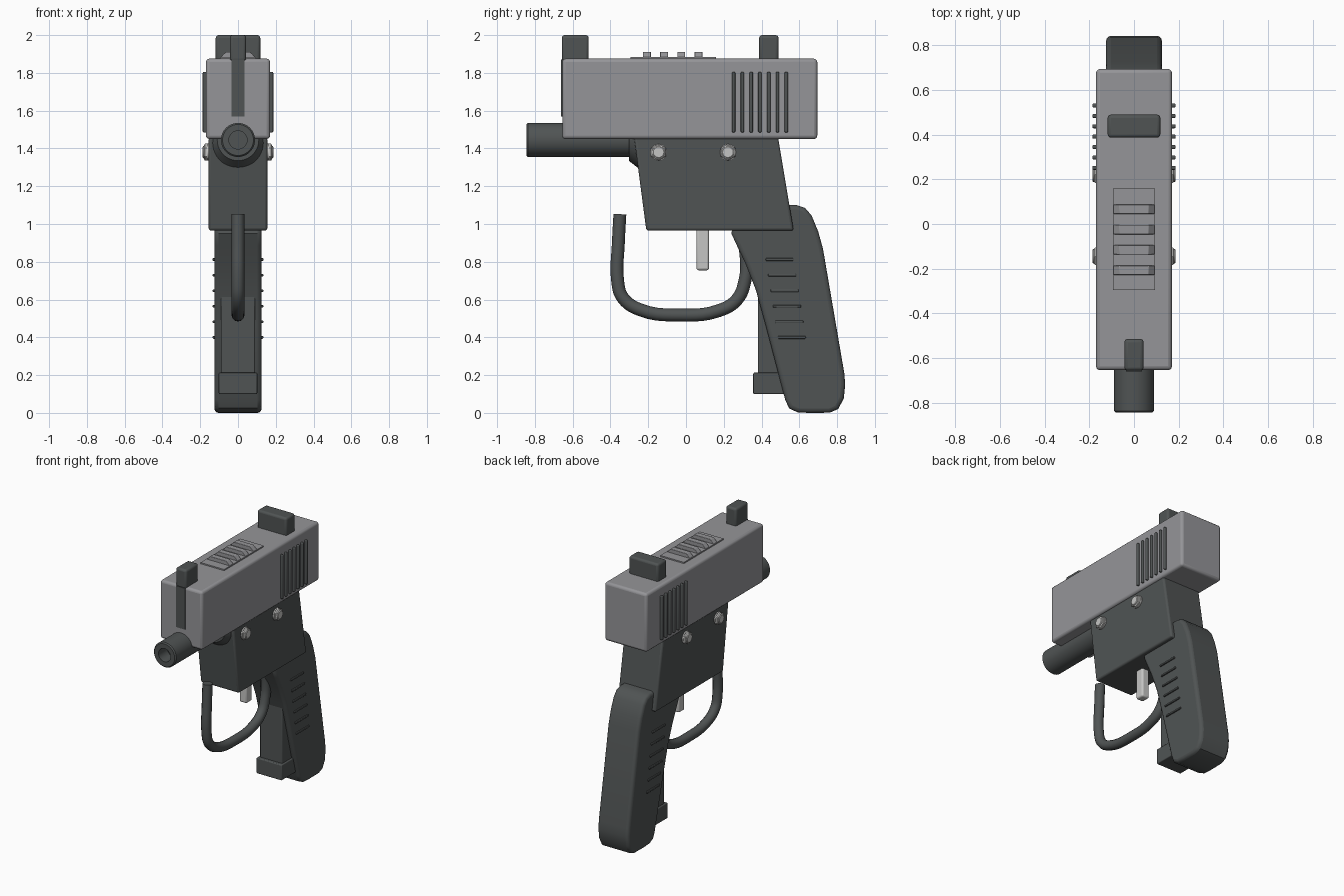
import bpy, bmesh, math
from mathutils import Matrix, Vector

if "Cube" in bpy.data.objects:
    bpy.data.objects.remove(bpy.data.objects["Cube"])


def material(name, color):
    m = bpy.data.materials.new(name)
    m.use_nodes = True
    rgba = (*color, 1)
    m.diffuse_color = rgba
    m.node_tree.nodes["Principled BSDF"].inputs["Base Color"].default_value = rgba
    return m


DARK = material("dark gunmetal", (0.08, 0.088, 0.088))
GREY = material("slide grey", (0.3, 0.3, 0.315))
LIGHT = material("light steel", (0.56, 0.56, 0.55))


def finish(name, bm, mat, bevel=0, segments=3):
    bmesh.ops.recalc_face_normals(bm, faces=bm.faces)
    mesh = bpy.data.meshes.new(name)
    bm.to_mesh(mesh)
    bm.free()
    mesh.materials.append(mat)
    ob = bpy.data.objects.new(name, mesh)
    bpy.context.collection.objects.link(ob)
    if bevel:
        mod = ob.modifiers.new("rounded edges", "BEVEL")
        mod.width = bevel
        mod.segments = segments
        mod.limit_method = "ANGLE"
        mod.angle_limit = math.radians(40)
    bpy.ops.object.select_all(action="DESELECT")
    ob.select_set(True)
    bpy.context.view_layer.objects.active = ob
    bpy.ops.object.shade_smooth_by_angle(angle=math.radians(35))
    return ob


def box(name, x, y, z, mat, bevel=0):
    """Box from (min, max) ranges."""
    bm = bmesh.new()
    bmesh.ops.create_cube(bm, size=1)
    for v in bm.verts:
        v.co = Vector([(r[0] + r[1]) / 2 + c * (r[1] - r[0]) for r, c in zip((x, y, z), v.co)])
    return finish(name, bm, mat, bevel)


def prism(name, points, half, mat, bevel=0):
    """Side profile (y, z) extruded across x."""
    bm = bmesh.new()
    face = bm.faces.new([bm.verts.new((-half, y, z)) for y, z in points])
    out = bmesh.ops.extrude_face_region(bm, geom=[face])
    for v in out["geom"]:
        if isinstance(v, bmesh.types.BMVert):
            v.co.x = half
    return finish(name, bm, mat, bevel)


def lathe(name, rings, center, axis, mat, sides=32, bevel=0):
    """Spin (radius, distance) rings around an axis through center."""
    bm = bmesh.new()
    turn = Vector((0, 0, 1)).rotation_difference(Vector(axis)).to_matrix()
    loops = []
    for r, d in rings:
        loops.append([bm.verts.new(Vector(center) + turn @ Vector(
            (r * math.cos(math.tau * i / sides), r * math.sin(math.tau * i / sides), d)))
            for i in range(sides)])
    for a, b in zip(loops, loops[1:]):
        for i in range(sides):
            j = (i + 1) % sides
            bm.faces.new((a[i], a[j], b[j], b[i]))
    bm.faces.new(loops[0])
    bm.faces.new(loops[-1])
    return finish(name, bm, mat, bevel)


# Slide, sights and front strip
box("slide", (-0.17, 0.17), (-0.655, 0.695), (1.45, 1.875), GREY, 0.018)
box("front_sight", (-0.043, 0.043), (-0.657, -0.515), (1.86, 2.0), DARK, 0.015)
box("rear_sight", (-0.118, 0.118), (0.387, 0.49), (1.86, 2.0), DARK, 0.015)
box("front_strip", (-0.035, 0.035), (-0.661, -0.6), (1.57, 1.87), DARK)

# Raised top plate with chamfered ribs
box("top_plate", (-0.095, 0.095), (-0.295, 0.16), (1.865, 1.884), GREY)
for k in range(4):
    y = -0.207 + k * 0.091
    bm = bmesh.new()
    bmesh.ops.create_cube(bm, size=1)
    for v in bm.verts:
        top = v.co.z > 0
        v.co = ((0.13 if top else 0.19) * v.co.x, y + 0.042 * v.co.y, 1.911 if top else 1.88)
    finish("top_rib", bm, GREY, 0.003)

# Side serrations
for side in (-1, 1):
    for k in range(7):
        y = 0.252 + k * 0.0465
        x = sorted((side * 0.16, side * 0.187))
        box("slide_serration", x, (y - 0.009, y + 0.009), (1.485, 1.805), DARK, 0.006)

# Barrel with recessed bore, and the flared collar behind it
lathe("barrel", [(0.09, 0.6), (0.09, 0.008), (0.082, 0), (0.048, 0), (0.048, 0.1)],
      (0, -0.845, 1.445), (0, 1, 0), DARK, 48)
lathe("barrel_collar", [(0.11, 0), (0.145, 0.045), (0.145, 0.16)],
      (0, -0.303, 1.445), (0, 1, 0), DARK, 48)

# Frame and its bolts
prism("frame", [(-0.275, 1.46), (-0.21, 0.965), (0.57, 0.965), (0.487, 1.46)], 0.155, DARK, 0.013)
for side in (-1, 1):
    for y in (-0.145, 0.222):
        at = (side * 0.15, y, 1.38)
        lathe("bolt_head", [(0.045, 0), (0.045, 0.024), (0.038, 0.03)], at, (side, 0, 0), LIGHT, 6)
        lathe("bolt_cap", [(0.033, 0.02), (0.033, 0.033), (0.028, 0.037)], at, (side, 0, 0), LIGHT, 16)
        lathe("bolt_washer", [(0.045, 0), (0.045, 0.014)], at, (side, 0, 0), LIGHT, 24)

# Trigger
box("trigger", (-0.03, 0.03), (0.055, 0.122), (0.755, 1.0), LIGHT, 0.012)

# Trigger guard as a swept tube
path = [(-0.35, 1.052), (-0.358, 0.9), (-0.362, 0.7), (-0.335, 0.61), (-0.24, 0.545),
        (-0.03, 0.518), (0.17, 0.54), (0.27, 0.6), (0.312, 0.7), (0.32, 0.8), (0.3, 0.95)]
curve = bpy.data.curves.new("trigger_guard", "CURVE")
curve.dimensions = "3D"
curve.bevel_depth = 0.034
curve.bevel_resolution = 4
curve.use_fill_caps = True
spline = curve.splines.new("BEZIER")
spline.bezier_points.add(len(path) - 1)
spline.resolution_u = 5
for p, (y, z) in zip(spline.bezier_points, path):
    p.co = (0, y, z)
    p.handle_left_type = p.handle_right_type = "AUTO"
curve.materials.append(DARK)
guard = bpy.data.objects.new("trigger_guard", curve)
bpy.context.collection.objects.link(guard)

# Grip with rounded outline
grip = [(0.24, 0.95), (0.27, 0.885), (0.315, 0.79), (0.37, 0.65), (0.42, 0.47), (0.525, 0.07),
        (0.545, 0.025), (0.59, 0.003), (0.65, 0), (0.76, 0.001), (0.805, 0.02), (0.835, 0.075),
        (0.843, 0.15), (0.838, 0.21), (0.725, 0.87), (0.7, 0.96), (0.665, 1.045), (0.63, 1.085),
        (0.585, 1.1), (0.4, 1.1), (0.25, 1.0)]
prism("grip", grip, 0.125, DARK, 0.022)

# Grip ridges
for side in (-1, 1):
    for k in range(6):
        y, z = 0.422 + k * 0.0128, 0.812 - k * 0.0825
        box("grip_ridge", sorted((side * 0.11, side * 0.134)), (y, y + 0.148),
            (z - 0.007, z + 0.007), DARK, 0.004)

# Magazine in front of the grip
box("magazine", (-0.09, 0.09), (0.38, 0.56), (0.16, 0.72), DARK, 0.006)
box("magazine_base", (-0.102, 0.102), (0.356, 0.58), (0.1, 0.213), DARK, 0.006)
